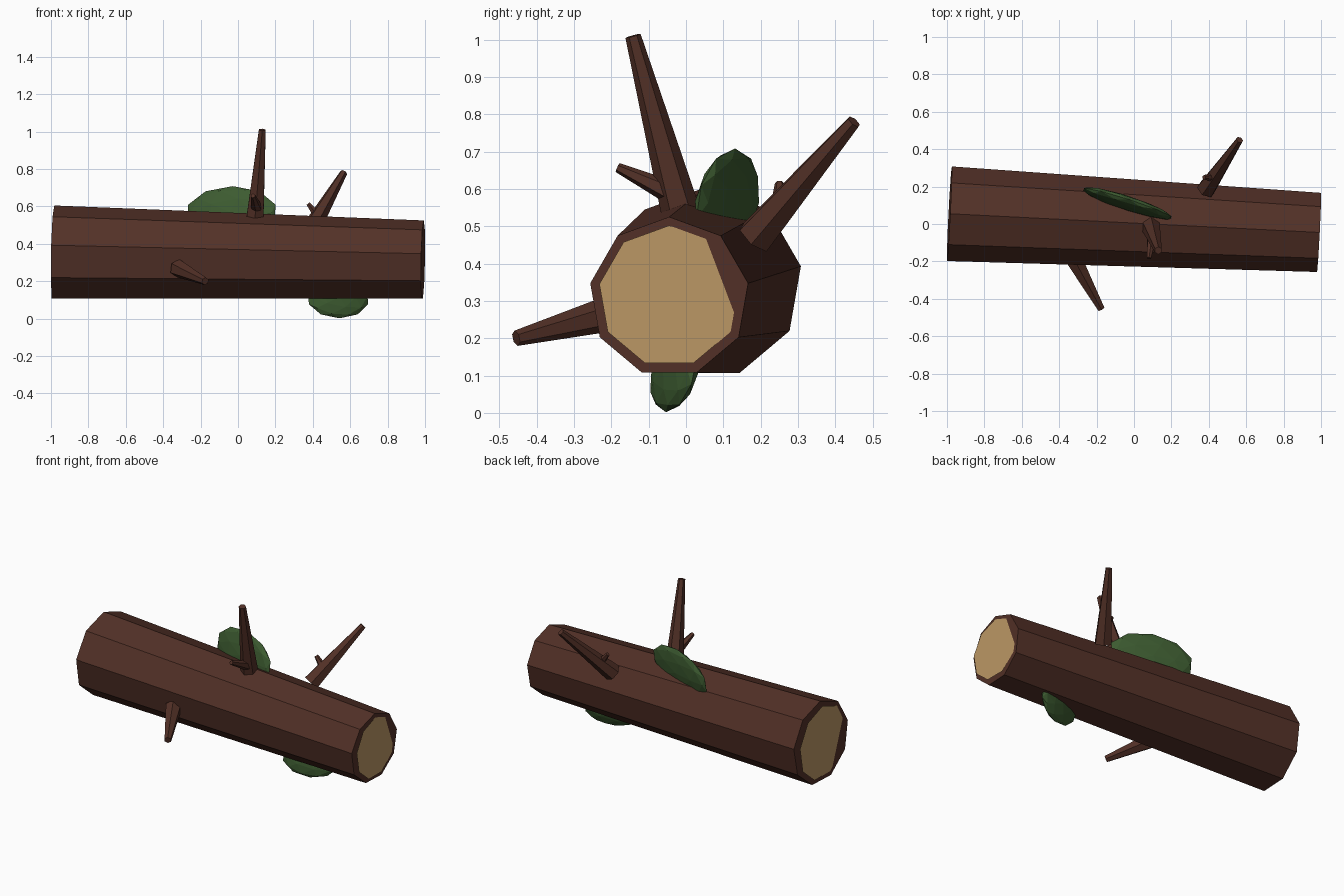
import bpy, bmesh
from math import cos, sin, tau, radians
from mathutils import Vector, Matrix

cube = bpy.data.objects.get("Cube")
if cube:
    bpy.data.objects.remove(cube, do_unlink=True)


def material(name, rgb):
    m = bpy.data.materials.new(name)
    m.use_nodes = True
    m.diffuse_color = (*rgb, 1)
    bsdf = next(n for n in m.node_tree.nodes if n.type == 'BSDF_PRINCIPLED')
    bsdf.inputs["Base Color"].default_value = (*rgb, 1)
    bsdf.inputs["Roughness"].default_value = 0.9
    return m


bark = material("bark brown", (0.085, 0.030, 0.020))
wood = material("cut wood tan", (0.50, 0.31, 0.13))
moss = material("moss green", (0.046, 0.105, 0.030))


def finish(name, bm, mat):
    bmesh.ops.recalc_face_normals(bm, faces=bm.faces[:])
    mesh = bpy.data.meshes.new(name)
    bm.to_mesh(mesh)
    bm.free()
    mesh.materials.append(mat)
    obj = bpy.data.objects.new(name, mesh)
    bpy.context.collection.objects.link(obj)
    return obj


def ring(bm, center, side, up, radius, sides):
    """Polygon of vertices with its first corner pointing up."""
    return [bm.verts.new(center + radius * (cos(a) * up + sin(a) * side))
            for a in (tau * i / sides for i in range(sides))]


def tapered(name, start, end, r0, r1, sides, hint=(0, 0, 1)):
    """Capped, tapered prism between two points."""
    start, end = Vector(start), Vector(end)
    axis = (end - start).normalized()
    side = axis.cross(Vector(hint)).normalized()
    up = side.cross(axis)
    bm = bmesh.new()
    a = ring(bm, start, side, up, r0, sides)
    b = ring(bm, end, side, up, r1, sides)
    bm.faces.new(a)
    bm.faces.new(b)
    for i in range(sides):
        j = (i + 1) % sides
        bm.faces.new((a[i], a[j], b[j], b[i]))
    return finish(name, bm, bark)


# Nine-sided trunk, thicker at the -x end
tapered("log", (-0.987, 0.055, 0.348), (0.989, -0.045, 0.31), 0.257, 0.215, 9)

# Upright sawn faces, slightly askew to the trunk ends
for name, center, radius in (("thick_cut_face", (-0.996, 0.053, 0.348), 0.228),
                             ("thin_cut_face", (0.997, -0.045, 0.312), 0.19)):
    bm = bmesh.new()
    verts = ring(bm, Vector(center), Vector((0, 1, 0)), Vector((0, 0, 1)), radius, 9)
    face = bm.faces.new(verts if center[0] < 0 else verts[::-1])
    obj = finish(name, bm, wood)
    # Point the face away from the trunk
    if obj.data.polygons[0].normal.x * center[0] < 0:
        obj.data.flip_normals()

# Branches and their twigs
tapered("top_branch", (0.09, -0.012, 0.53), (0.13, -0.142, 1.01), 0.053, 0.021, 6, (0, 1, 0))
tapered("top_twig", (0.10, -0.04, 0.59), (0.08, -0.183, 0.657), 0.032, 0.013, 6)
tapered("back_branch", (0.385, 0.185, 0.47), (0.565, 0.45, 0.78), 0.053, 0.020, 6)
tapered("back_twig", (0.43, 0.25, 0.545), (0.375, 0.25, 0.615), 0.026, 0.012, 6, (0, 1, 0))
tapered("front_branch", (-0.32, -0.19, 0.27), (-0.175, -0.455, 0.20), 0.050, 0.021, 6)


def moss_clump(name, center, size, turn, tilt):
    """Thin upright faceted lens."""
    bm = bmesh.new()
    bmesh.ops.create_icosphere(bm, subdivisions=2, radius=1)
    # Stand the clump upright, then lean and turn it
    place = (Matrix.Translation(center)
             @ Matrix.Rotation(radians(turn), 4, 'Z')
             @ Matrix.Rotation(radians(90 - tilt), 4, 'X')
             @ Matrix.Diagonal((*size, 1)))
    bm.transform(place)
    finish(name, bm, moss)


moss_clump("upper_moss", (-0.035, 0.11, 0.565), (0.258, 0.145, 0.034), -18, 9)
moss_clump("lower_moss", (0.535, -0.03, 0.11), (0.175, 0.111, 0.034), 18, 13)
